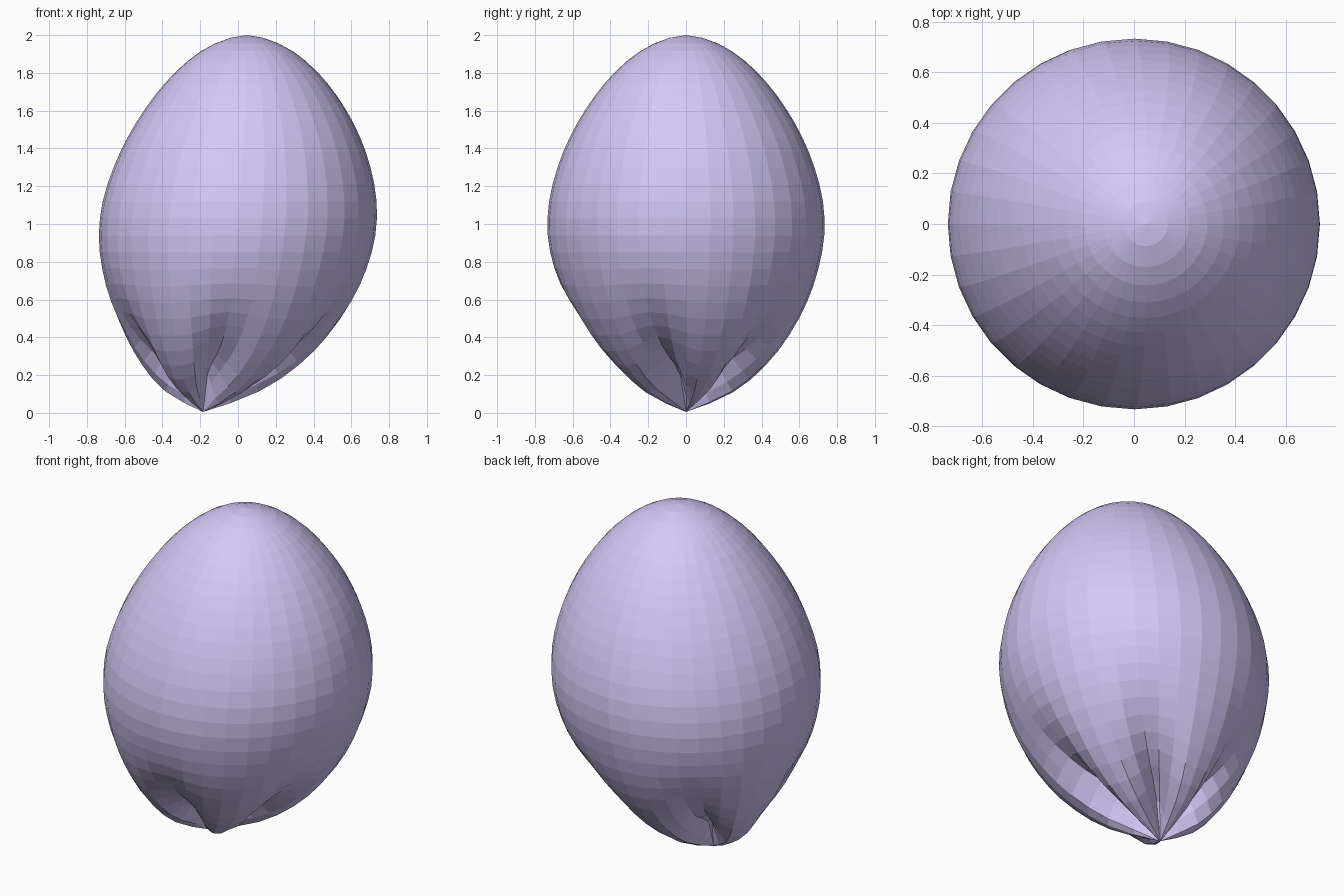
import bpy, bmesh
from math import sin, cos, pi, radians

if "Cube" in bpy.data.objects:
    bpy.data.objects.remove(bpy.data.objects["Cube"])

SEGMENTS = 36
FOLDS = 5

# Profile (radius, height) from crown to pinched tip, with an end tangent point on each side
profile = [(-.17, 1.955), (0, 2), (.17, 1.955), (.31, 1.865), (.43, 1.745), (.53, 1.61),
           (.615, 1.46), (.68, 1.3), (.725, 1.12), (.732, .94), (.70, .76), (.64, .585),
           (.545, .41), (.42, .25), (.25, .11), (0, .005), (-.2, -.03)]


def spline(a, b, c, d, t):
    return .5 * (2*b + (c - a)*t + (2*a - 5*b + 4*c - d)*t*t + (3*b - a - 3*c + d)*t**3)


def lean(z):
    # Sideways drift of the centre line
    t = 1 - z
    return -.08*t - .105*t**4 if t > 0 else .047 * sin(-t * pi / 2)


def surface_point(r, z, a):
    # Five gathered folds, pushed in and up, that deepen toward the tip
    g = ((1 + cos(FOLDS * (a + pi / 2))) / 2) ** 2
    t = max(0, 1 - z)
    rr = r * (1 - .36 * g * t**3)
    lift = .21 * g * t**2.5 * min(1, r / .15)
    return (rr * cos(a) + lean(z), rr * sin(a), z + lift)


# Rings between the two poles
samples = []
for i in range(1, len(profile) - 2):
    p = profile[i - 1:i + 3]
    for t in (0, .5):
        samples.append(tuple(spline(*(q[k] for q in p), t) for k in (0, 1)))
samples = samples[1:]

bm = bmesh.new()
rings = [[bm.verts.new(surface_point(r, z, radians(360 * s / SEGMENTS)))
          for s in range(SEGMENTS)] for r, z in samples]
crown = bm.verts.new((lean(2), 0, 2))
tip = bm.verts.new((lean(0), 0, 0.005))

# Skin
for s in range(SEGMENTS):
    n = (s + 1) % SEGMENTS
    bm.faces.new((crown, rings[0][s], rings[0][n]))
    bm.faces.new((tip, rings[-1][n], rings[-1][s]))
    for up, low in zip(rings, rings[1:]):
        bm.faces.new((up[s], low[s], low[n], up[n]))
bmesh.ops.recalc_face_normals(bm, faces=bm.faces)

mesh = bpy.data.meshes.new("balloon_body")
bm.to_mesh(mesh)
bm.free()
body = bpy.data.objects.new("balloon_body", mesh)
bpy.context.collection.objects.link(body)

# Lavender skin
mat = bpy.data.materials.new("lavender")
mat.diffuse_color = (.66, .58, .92, 1)
mat.use_nodes = True
mat.node_tree.nodes["Principled BSDF"].inputs["Base Color"].default_value = mat.diffuse_color
mesh.materials.append(mat)
